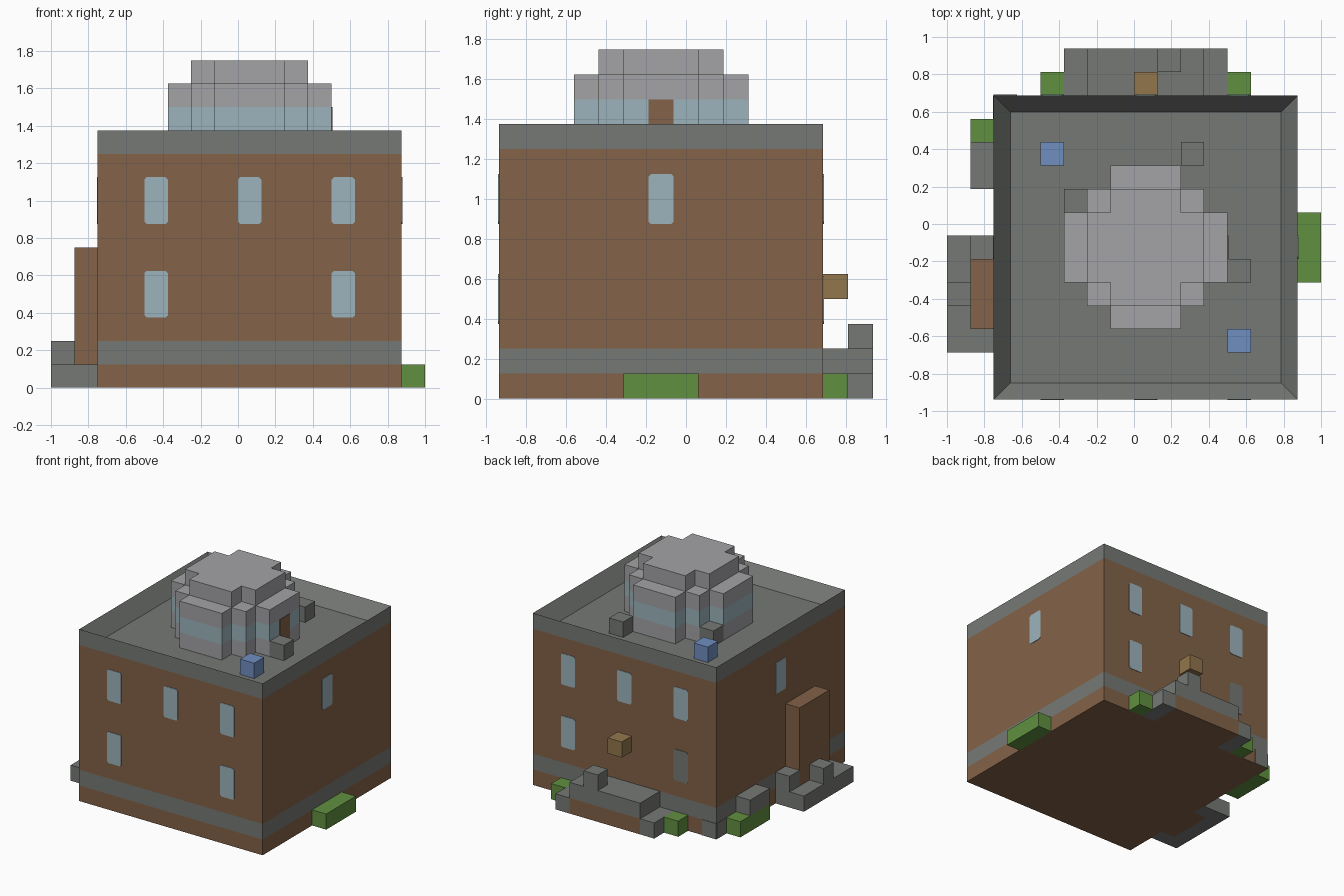
import bpy
import bmesh

old = bpy.data.objects.get("Cube")
if old:
    bpy.data.objects.remove(old)

U = 0.125                       # one block
X0, Y0 = -1.0, -0.9375          # corner of the block grid


def material(name, hex_code):
    srgb = [int(hex_code[i:i + 2], 16) / 255 for i in (0, 2, 4)]
    lin = [c / 12.92 if c <= 0.04045 else ((c + 0.055) / 1.055) ** 2.4 for c in srgb]
    m = bpy.data.materials.new(name)
    m.diffuse_color = (*lin, 1)
    m.use_nodes = True
    m.node_tree.nodes["Principled BSDF"].inputs["Base Color"].default_value = (*lin, 1)
    return m


brown = material("brown brick", "836248")
stone = material("dark stone", "767975")
pale = material("pale stone", "a3a2a5")
glass = material("pale blue glass", "9cb4bc")
green = material("leaf green", "619040")
tan = material("tan wood", "92764c")
blue = material("blue", "708ec0")


def finish(name, bm, mat):
    bmesh.ops.recalc_face_normals(bm, faces=bm.faces)
    mesh = bpy.data.meshes.new(name)
    bm.to_mesh(mesh)
    bm.free()
    mesh.materials.append(mat)
    ob = bpy.data.objects.new(name, mesh)
    bpy.context.collection.objects.link(ob)
    return ob


def box_mesh(lo, hi):
    bm = bmesh.new()
    bmesh.ops.create_cube(bm, size=1)
    for v in bm.verts:
        v.co = [(a + b) / 2 + c * (b - a) for a, b, c in zip(lo, hi, v.co)]
    return bm


def blocks(name, mat, x, y, z, nx=1, ny=1, nz=1):
    """Box given in whole blocks: start corner and block counts."""
    lo = (X0 + x * U, Y0 + y * U, z * U)
    hi = (lo[0] + nx * U, lo[1] + ny * U, lo[2] + nz * U)
    return finish(name, box_mesh(lo, hi), mat)


def plate(name, mat, axis, wall, start, z, nz=2, rounded=True, t=0.004):
    """Thin upright panel one block wide on a wall facing the given axis."""
    lo, hi = [0, 0, z * U], [0, 0, (z + nz) * U]
    lo[axis], hi[axis] = wall - t, wall + t
    lo[1 - axis], hi[1 - axis] = start, start + U
    bm = box_mesh(lo, hi)
    if rounded:
        edges = [e for e in bm.edges
                 if abs(e.verts[0].co[axis] - e.verts[1].co[axis]) > t]
        bmesh.ops.bevel(bm, geom=edges, offset=0.012, segments=1, affect='EDGES')
    return finish(name, bm, mat)


def stepped_tower(name, mat, corners, z, nz=1):
    """Prism with a stepped round footprint made by turning one quarter."""
    quarter = []
    for i, (x, y) in enumerate(corners):
        quarter.append((x, y))
        if i + 1 < len(corners):
            quarter.append((corners[i + 1][0], y))
    points = []
    for _ in range(4):
        points += quarter
        quarter = [(-y, x) for x, y in quarter]
    bm = bmesh.new()
    face = bm.faces.new([bm.verts.new((0.0625 + x, -0.125 + y, z * U)) for x, y in points])
    top = bmesh.ops.extrude_face_region(bm, geom=[face])["geom"]
    bmesh.ops.translate(bm, vec=(0, 0, nz * U),
                        verts=[g for g in top if isinstance(g, bmesh.types.BMVert)])
    return finish(name, bm, mat)


# Main building in stacked courses
blocks("foundation", brown, 2, 0, 0, 13, 13, 1)
blocks("lower_stone_band", stone, 2, 0, 1, 13, 13, 1)
blocks("brick_walls", brown, 2, 0, 2, 13, 13, 8)

# Parapet with the roof sunk inside it
bm = box_mesh((-0.75, -0.9375, 1.25), (0.875, 0.6875, 1.375))
bm.normal_update()
roof = max(bm.faces, key=lambda f: f.calc_center_median().z)
bmesh.ops.inset_region(bm, faces=[roof], thickness=U)
for v in roof.verts:
    v.co.z = 1.252
finish("parapet_and_roof", bm, stone)

# Windows
for side, wall in (("front", -0.9375), ("back", 0.6875)):
    for x in (-0.5, 0, 0.5):
        plate(side + "_upper_window", glass, 1, wall, x, 7)
    for x in (-0.5, 0.5):
        dim = side == "back" and x < 0
        plate(side + "_lower_window", stone if dim else glass, 1, wall, x, 3)
for side, wall in (("left", 0.875), ("right", -0.75)):
    plate(side + "_window", glass, 0, wall, -0.1875, 7)

# Corner stone at the back
plate("corner_stone_back", stone, 1, 0.6875, -0.75, 0, 1, False)
plate("corner_stone_side", stone, 0, -0.75, 0.5625, 0, 1, False)

# Roof tower
wide = [(0.4375, 0.1875), (0.3125, 0.3125), (0.1875, 0.4375)]
narrow = [(0.3125, 0.1875), (0.1875, 0.3125)]
stepped_tower("tower_base", pale, wide, 10)
stepped_tower("tower_windows", glass, wide, 11)
stepped_tower("tower_upper", pale, wide, 12)
stepped_tower("tower_cap", pale, narrow, 13)
plate("tower_door", brown, 0, 0.5, -0.1875, 10, 2, False)

# Loose blocks on the roof
for x, y in ((5, 8), (10, 10), (12, 5)):
    blocks("roof_vent", stone, x, y, 10)
for x, y in ((4, 10), (12, 2)):
    blocks("roof_blue_box", blue, x, y, 10)

# Chimney and rubble on the right side
blocks("chimney", brown, 1, 3, 0, 1, 3, 6)
blocks("rubble_row", stone, 0, 2, 0, 1, 5, 1)
blocks("rubble_block", stone, 0, 4, 1)
blocks("rubble_end", stone, 1, 2, 0)
blocks("rubble_tall", stone, 1, 6, 0, 1, 1, 2)
blocks("side_bush", green, 1, 9, 0, 1, 3, 1)
blocks("side_ledge", stone, 1, 9, 1, 1, 2, 1)

# Back steps, lamp and bushes
blocks("back_step_left", stone, 11, 13, 0, 1, 2, 1)
blocks("back_step_right", stone, 5, 13, 0, 1, 2, 1)
blocks("back_porch_base", brown, 6, 13, 0, 5, 2, 1)
blocks("back_porch", stone, 6, 13, 1, 5, 2, 1)
blocks("back_post", stone, 9, 14, 2)
blocks("back_lamp", tan, 8, 13, 4)
for x in (4, 12):
    blocks("back_bush", green, x, 13, 0)

# Bush on the left side
blocks("left_bush", green, 15, 5, 0, 1, 3, 1)
